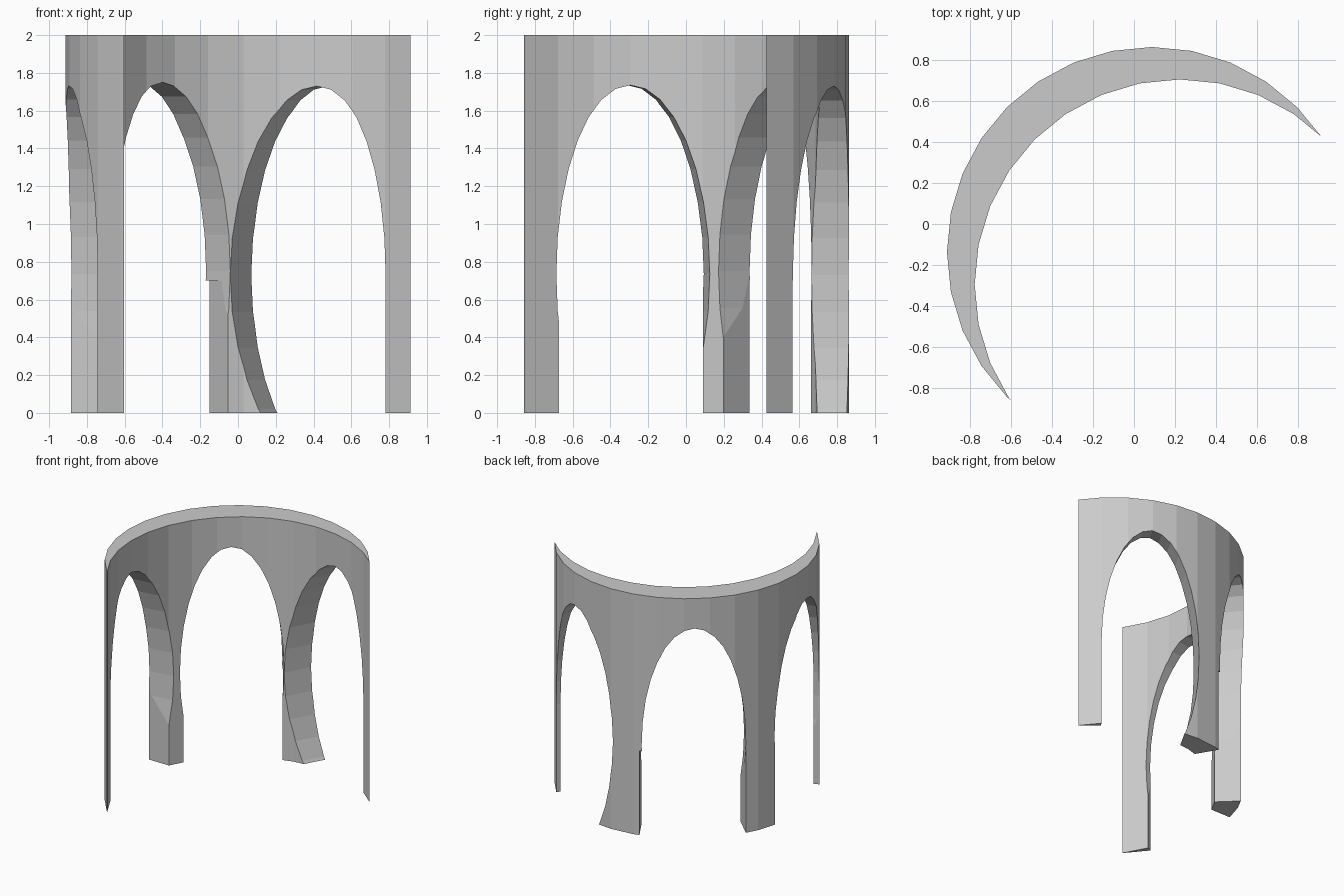
import bpy, bmesh, math
from mathutils import Vector

if "Cube" in bpy.data.objects:
    bpy.data.objects.remove(bpy.data.objects["Cube"])


def prism(name, ring, offset):
    """Solid made by sweeping a closed ring of points along an offset."""
    bm = bmesh.new()
    face = bm.faces.new([bm.verts.new(p) for p in ring])
    ext = bmesh.ops.extrude_face_region(bm, geom=[face], use_keep_orig=True)
    verts = [g for g in ext["geom"] if isinstance(g, bmesh.types.BMVert)]
    bmesh.ops.translate(bm, verts=verts, vec=offset)
    bmesh.ops.recalc_face_normals(bm, faces=bm.faces)
    mesh = bpy.data.meshes.new(name)
    bm.to_mesh(mesh)
    bm.free()
    ob = bpy.data.objects.new(name, mesh)
    bpy.context.collection.objects.link(ob)
    return ob


def cut(target, cutter):
    """Subtract the cutter, then remove it."""
    cutter.hide_render = True
    mod = target.modifiers.new("cut", 'BOOLEAN')
    mod.operation = 'DIFFERENCE'
    mod.solver = 'EXACT'
    mod.object = cutter
    bpy.context.view_layer.objects.active = target
    bpy.ops.object.modifier_apply(modifier=mod.name)
    bpy.data.objects.remove(cutter)


def circle(cx, cy, z, n=32):
    return [(cx + math.cos(2 * math.pi * i / n), cy + math.sin(2 * math.pi * i / n), z)
            for i in range(n)]


# Crescent wall: one 32-sided drum minus a shifted copy
wall = prism("crescent_arcade", circle(0.088, -0.137, 0), Vector((0, 0, 2)))
cut(wall, prism("inner_drum", circle(0.223, -0.295, -0.5), Vector((0, 0, 3))))


def arch(angle, side, z0, half):
    """Elliptical opening along a horizontal direction; side = offset of its centre line."""
    a = math.radians(angle)
    d = Vector((math.cos(a), math.sin(a), 0))
    u = Vector((d.y, -d.x, 0))
    start = d * 0.4 + u * side + Vector((0, 0, z0))
    ring = []
    for i in range(32):
        t = 2 * math.pi * i / 32
        ring.append(start + u * half * math.cos(t) + Vector((0, 0, math.sin(t))))
    cut(wall, prism("arch_cutter", ring, d * 1.0))


def foot(left, right):
    """Wedge that straightens the lower leg faces; each side is (inner, outer) point."""
    ring = []
    for (p, q), flip in ((left, False), (right, True)):
        p, q = Vector((*p, -0.3)), Vector((*q, -0.3))
        d = (q - p).normalized()
        side = [p - d * 0.15, p + d * 0.45]
        ring += side[::-1] if flip else side
    cut(wall, prism("foot_cutter", ring, Vector((0, 0, 1.0))))


# Three arches
arch(60.5, 0.027, 0.73, 0.39)
arch(128.7, -0.010, 0.75, 0.394)
arch(189, -0.169, 0.735, 0.40)

# Straight lower legs (the first arch keeps its flared side)
foot(((0.45, 0.6), (0.50, 0.9)), ((0.787, 0.543), (0.803, 0.570)))
foot(((-0.645, 0.20), (-0.79, 0.34)), ((-0.055, 0.665), (-0.155, 0.835)))
foot(((-0.70, -0.67), (-0.745, -0.69)), ((-0.70, 0.09), (-0.885, 0.09)))
